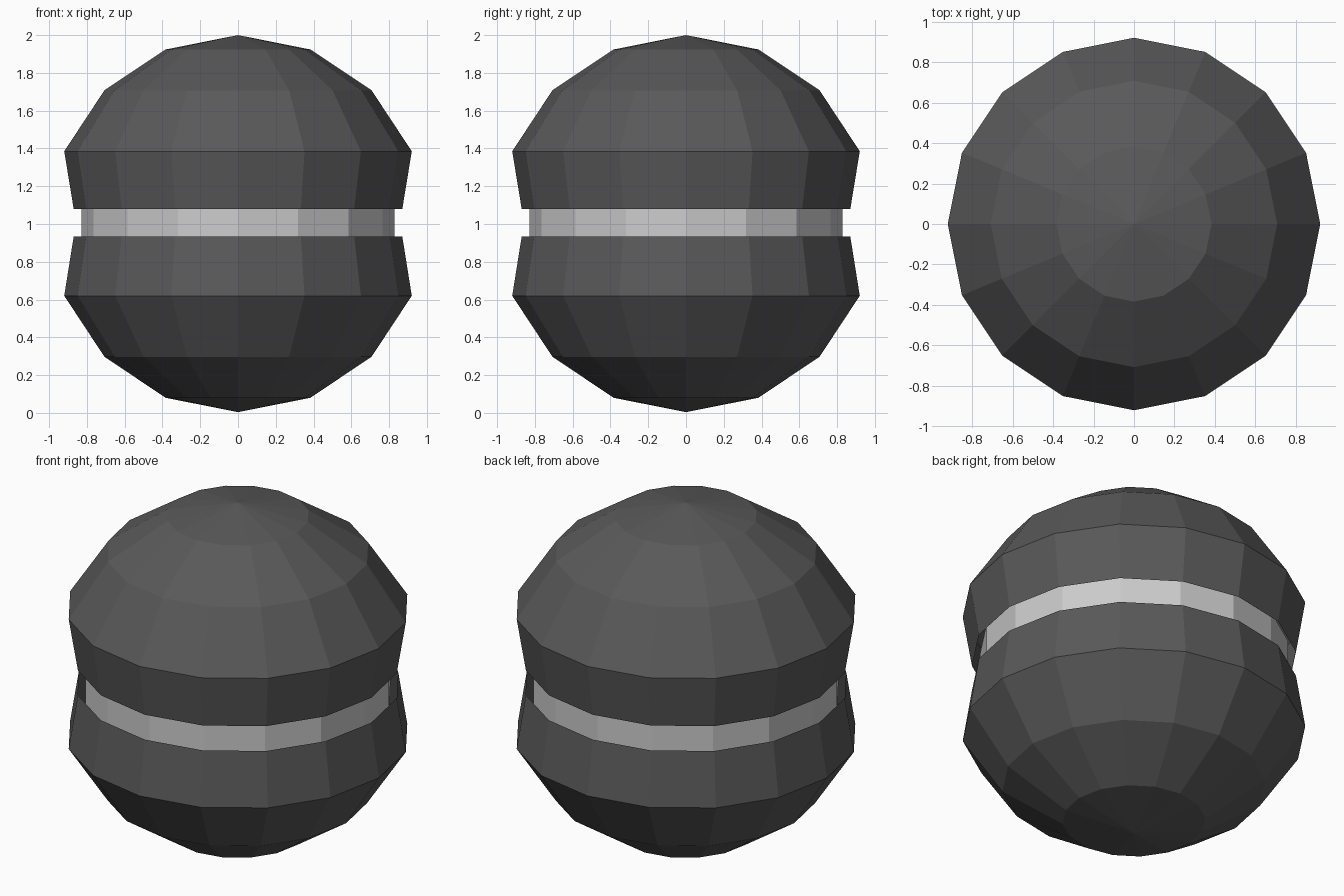
import bpy, bmesh
from math import sin, cos, pi

if "Cube" in bpy.data.objects:
    bpy.data.objects.remove(bpy.data.objects["Cube"])

SIDES = 16


def lathe(name, profile, color=None):
    """Revolve (radius, z) points into a flat-shaded 16-sided surface."""
    bm = bmesh.new()
    rings = []
    for r, z in profile:
        if r == 0:
            rings.append([bm.verts.new((0, 0, z))] * SIDES)
        else:
            rings.append([bm.verts.new((r * cos(2 * pi * i / SIDES),
                                        r * sin(2 * pi * i / SIDES), z))
                          for i in range(SIDES)])
    for a, b in zip(rings, rings[1:]):
        for i in range(SIDES):
            j = (i + 1) % SIDES
            bm.faces.new(list(dict.fromkeys((a[i], a[j], b[j], b[i]))))
    bmesh.ops.recalc_face_normals(bm, faces=bm.faces)
    mesh = bpy.data.meshes.new(name)
    bm.to_mesh(mesh)
    bm.free()
    obj = bpy.data.objects.new(name, mesh)
    bpy.context.collection.objects.link(obj)
    if color:
        mat = bpy.data.materials.new(name + "_grey")
        mat.diffuse_color = color
        mat.use_nodes = True
        mat.node_tree.nodes["Principled BSDF"].inputs["Base Color"].default_value = mat.diffuse_color
        mesh.materials.append(mat)
    return obj


dark = (0.1, 0.1, 0.1, 1)

# Open half shells, rim to pole
lathe("upper_shell", [(0.87, 1.08), (0.92, 1.385), (0.707, 1.708), (0.383, 1.924), (0, 2.0)], dark)
lathe("lower_shell", [(0, 0.004), (0.383, 0.08), (0.707, 0.297), (0.92, 0.62), (0.87, 0.933)], dark)

# Recessed light band, running a little way inside both shells
lathe("middle_band", [(0.828, 0.86), (0.828, 1.15)])
